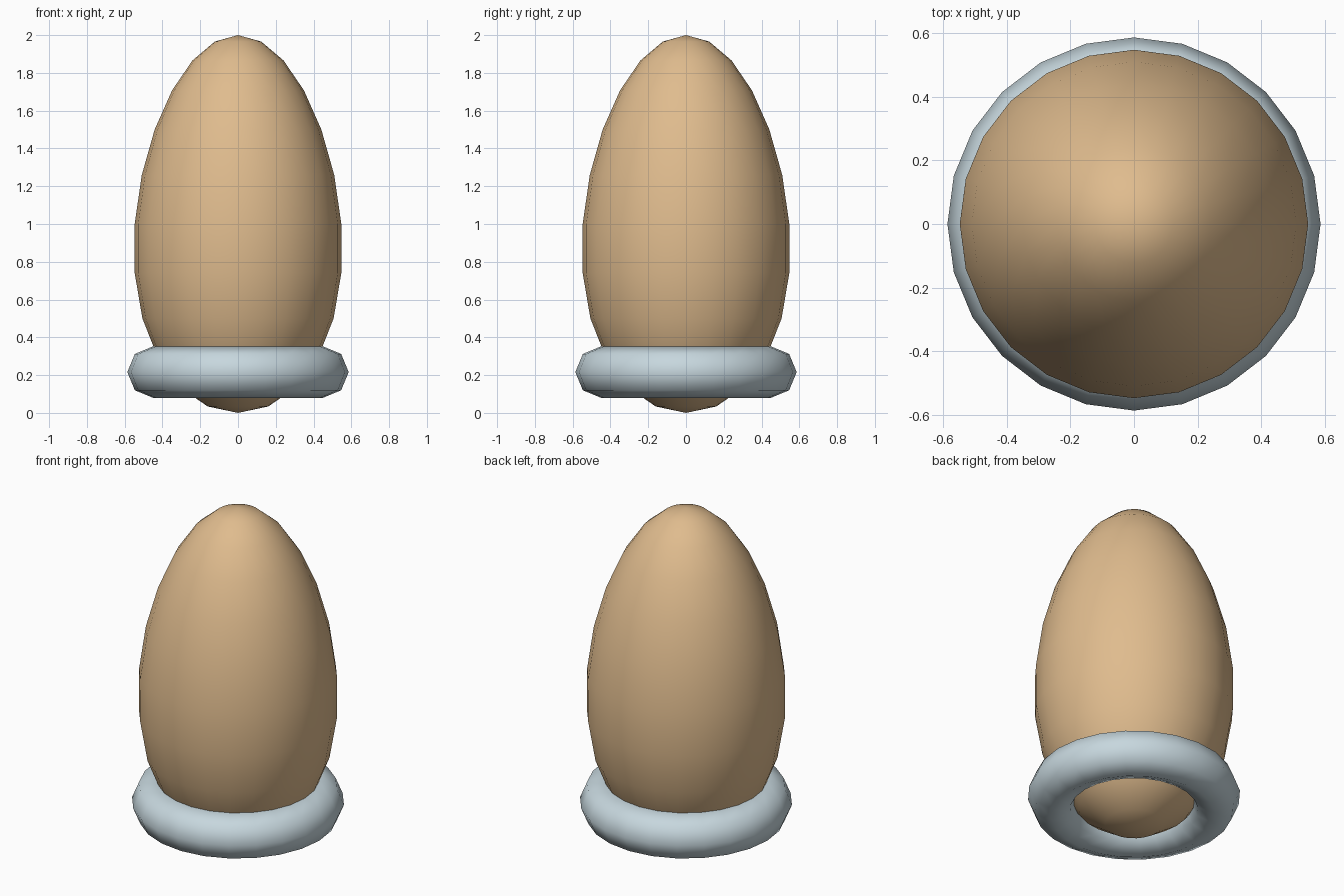
import bpy
import math

if "Cube" in bpy.data.objects:
    bpy.data.objects.remove(bpy.data.objects["Cube"])


def material(name, rgb):
    m = bpy.data.materials.new(name)
    m.diffuse_color = (*rgb, 1.0)
    m.use_nodes = True
    m.node_tree.nodes["Principled BSDF"].inputs["Base Color"].default_value = m.diffuse_color
    return m


def finish(name, mat):
    obj = bpy.context.object
    obj.name = name
    obj.data.materials.append(mat)
    bpy.ops.object.shade_smooth()
    return obj


tan = material("tan_shell", (0.74, 0.50, 0.27))
pale = material("pale_blue_grey", (0.57, 0.68, 0.73))

# Egg: sphere tapered linearly towards the top
bpy.ops.mesh.primitive_uv_sphere_add(segments=24, ring_count=12, radius=1, location=(0, 0, 1))
egg = finish("egg", tan)
for v in egg.data.vertices:
    width = 0.547 - 0.075 * v.co.z
    v.co.x *= width
    v.co.y *= width

# Ring stand around the egg's base
bpy.ops.mesh.primitive_torus_add(major_segments=24, minor_segments=8,
                                 major_radius=0.45, minor_radius=0.136,
                                 location=(0, 0, 0.216))
finish("ring_stand", pale)
